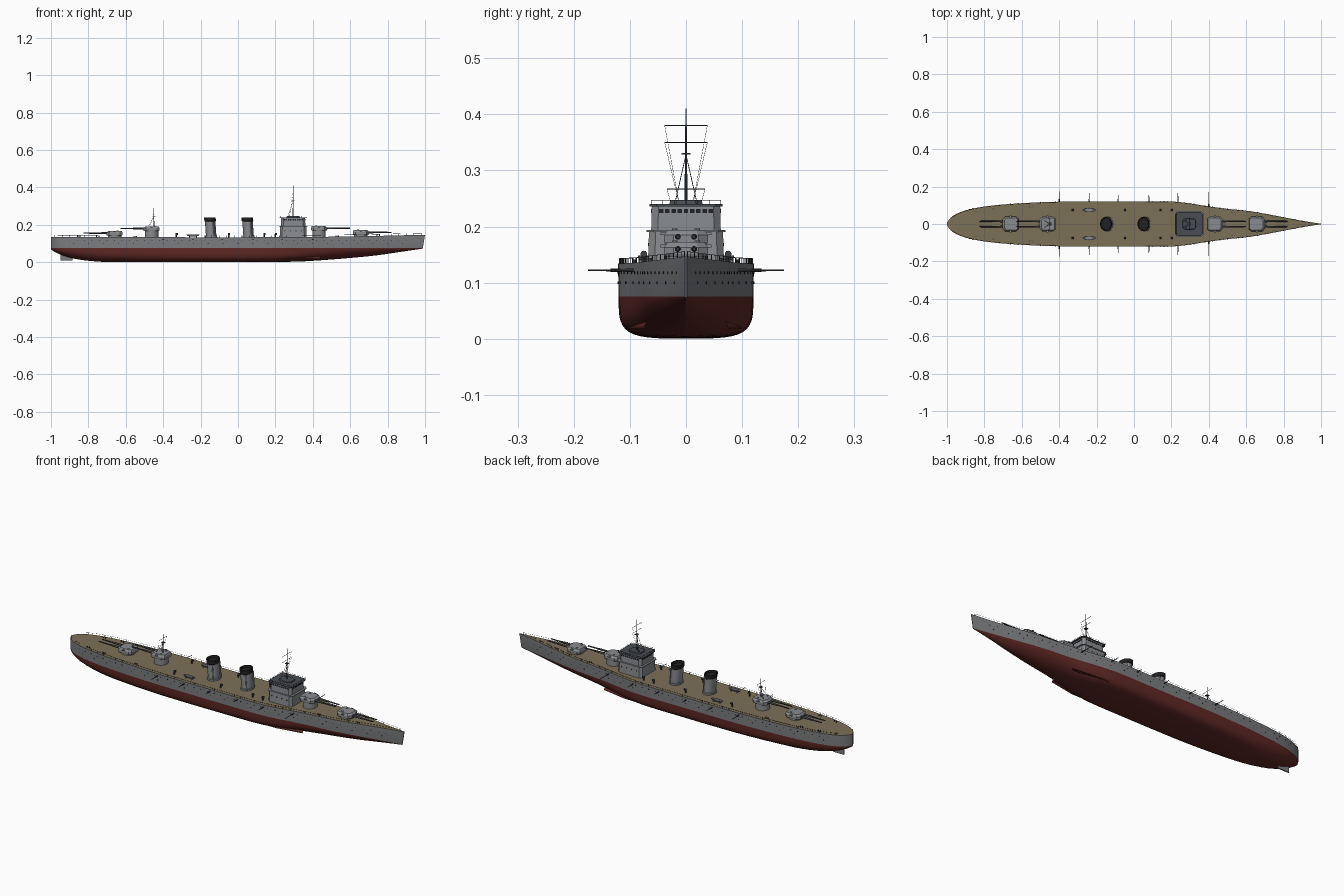
import bpy, bmesh, math
from mathutils import Vector, Matrix

if "Cube" in bpy.data.objects:
    bpy.data.objects.remove(bpy.data.objects["Cube"])


def mat(name, r, g, b):
    m = bpy.data.materials.new(name)
    m.diffuse_color = (r, g, b, 1)
    m.use_nodes = True
    m.node_tree.nodes["Principled BSDF"].inputs["Base Color"].default_value = m.diffuse_color
    return m


HULL = mat("hull grey", 0.20, 0.205, 0.215)
RED = mat("antifouling red", 0.115, 0.022, 0.018)
DECK = mat("deck tan", 0.20, 0.165, 0.095)
GREY = mat("superstructure grey", 0.25, 0.26, 0.275)
ROOF = mat("roof dark grey", 0.065, 0.072, 0.085)
GUN = mat("gun metal", 0.05, 0.053, 0.06)
BLACK = mat("black", 0.015, 0.015, 0.017)


def finish(name, bm, *mats, smooth=None):
    bmesh.ops.recalc_face_normals(bm, faces=bm.faces)
    me = bpy.data.meshes.new(name)
    bm.to_mesh(me)
    bm.free()
    for m in mats:
        me.materials.append(m)
    ob = bpy.data.objects.new(name, me)
    bpy.context.collection.objects.link(ob)
    if smooth:
        bpy.ops.object.select_all(action='DESELECT')
        ob.select_set(True)
        bpy.context.view_layer.objects.active = ob
        bpy.ops.object.shade_smooth_by_angle(angle=math.radians(smooth))
    return ob


def loft(bm, rings, cap=True):
    rows = [[bm.verts.new(p) for p in r] for r in rings]
    n = len(rows[0])
    for a, b in zip(rows, rows[1:]):
        for i in range(n):
            bm.faces.new((a[i], a[(i + 1) % n], b[(i + 1) % n], b[i]))
    if cap:
        bm.faces.new(rows[0])
        bm.faces.new(rows[-1])


def box(bm, x0, x1, y0, y1, z0, z1):
    loft(bm, [[(x0, y0, z), (x1, y0, z), (x1, y1, z), (x0, y1, z)] for z in (z0, z1)])


def rod(bm, a, b, r, r2=None, seg=6):
    a, b = Vector(a), Vector(b)
    d = b - a
    M = Matrix.Translation((a + b) / 2) @ d.to_track_quat('Z', 'Y').to_matrix().to_4x4()
    bmesh.ops.create_cone(bm, cap_ends=True, segments=seg, radius1=r,
                          radius2=r if r2 is None else r2, depth=d.length, matrix=M)


def oval(x, y, z, rx, ry, n=28):
    return [(x + rx * math.cos(2 * math.pi * i / n), y + ry * math.sin(2 * math.pi * i / n), z)
            for i in range(n)]


def curve(keys, x):
    """Smooth interpolation through (x, value) keys."""
    if x <= keys[0][0]:
        return keys[0][1]
    if x >= keys[-1][0]:
        return keys[-1][1]
    i = next(k for k in range(len(keys) - 1) if keys[k + 1][0] >= x)
    (x0, v0), (x1, v1) = keys[i], keys[i + 1]

    def slope(k):
        a, b = keys[max(k - 1, 0)], keys[min(k + 1, len(keys) - 1)]
        return (b[1] - a[1]) / (b[0] - a[0])
    h = x1 - x0
    t = (x - x0) / h
    return ((2*t**3 - 3*t*t + 1) * v0 + (t**3 - 2*t*t + t) * h * slope(i)
            + (3*t*t - 2*t**3) * v1 + (t**3 - t*t) * h * slope(i + 1))


BEAM = [(-1, .004), (-.99, .022), (-.97, .042), (-.93, .063), (-.87, .081), (-.78, .096), (-.65, .108),
        (-.5, .116), (-.35, .12), (0, .12), (.2, .12), (.3, .11), (.4, .094), (.5, .081), (.6, .071),
        (.7, .055), (.8, .036), (.9, .017), (1, .0015)]
KEEL = [(-1, .068), (-.97, .05), (-.93, .034), (-.87, .018), (-.78, .006), (-.68, .001), (0, .001),
        (.3, .003), (.42, .009), (.6, .023), (.75, .038), (.9, .060), (1, .073)]
SHEER = [(-1, .136), (-.5, .134), (.2, .134), (.6, .138), (1, .147)]
FULL = [(-1, 2), (-.7, 3), (-.35, 4), (.15, 4), (.45, 2.2), (.8, 1.5), (1, 1.3)]
WL = .075


def beam(x): return curve(BEAM, x)
def deck(x): return curve(SHEER, x)


# hull: lofted sections, red below the waterline, tan on top
bm = bmesh.new()
xs = [-1, -.995, -.99, -.98, -.97, -.95, -.93, -.9, -.87, -.83] + [-.78 + .04 * i for i in range(45)] + [1]
rings = []
for x in xs:
    b, k, n = beam(x), curve(KEEL, x), curve(FULL, x)
    half = [(b, deck(x)), (b * .995, WL)]
    for j in range(1, 10):
        a = math.pi / 2 * j / 10
        half.append((b * .995 * math.cos(a) ** (2 / n), WL - (WL - k) * math.sin(a) ** (2 / n)))
    pts = half + [(0, k)] + [(-y, z) for y, z in reversed(half)]
    rake = max(0, (x - .9) / .1) * .012
    rings.append([(x - rake * min(1, (deck(x) - z) / .07), y, z) for y, z in pts])
loft(bm, rings)
bm.normal_update()
bmesh.ops.recalc_face_normals(bm, faces=bm.faces)
for f in bm.faces:
    if f.normal.z > .9:
        f.material_index = 2
    elif f.calc_center_median().z < WL:
        f.material_index = 1
finish("hull", bm, HULL, RED, DECK, smooth=35)

# rudder and bilge keels
bm = bmesh.new()
loft(bm, [[(-.95, -.003, z), (x1, -.003, z), (x1, .003, z), (-.95, .003, z)]
          for z, x1 in ((.01, -.885), (.06, -.88))])
finish("rudder", bm, HULL)
bm = bmesh.new()
for s in (1, -1):
    loft(bm, [[(x, s * .07, .028), (x, s * y, .018), (x, s * y, .021), (x, s * .07, .031)]
              for x, y in ((-.4, .105), (.3, .1), (.44, .075))])
finish("bilge_keels", bm, RED)

# portholes in two rows along each side
bm = bmesh.new()
for s in (1, -1):
    for z, x0, n, dx in ((.118, -.9, 46, .04), (.1, -.88, 23, .08)):
        for i in range(n):
            x = x0 + dx * i
            y = beam(x) * s
            rod(bm, (x, y - s * .004, z), (x, y + s * .0012, z), .0022, seg=8)
finish("portholes", bm, BLACK)

# deck edge railing
bm = bmesh.new()
for s in (1, -1):
    px = [-.98 + .04 * i for i in range(50)]
    top = [(x, s * max(beam(x) - .002, 0), deck(x) + .009) for x in px]
    for p in top:
        rod(bm, (p[0], p[1], p[2] - .01), p, .0007, seg=4)
    for a, b in zip(top, top[1:]):
        rod(bm, a, b, .0005, seg=4)
finish("deck_railing", bm, GUN)

# main gun turrets: (name, x, direction, barbette height)
for name, tx, d, h in (("fore_turret_low", .657, 1, .008), ("fore_turret_high", .433, 1, .033),
                       ("aft_turret_high", -.462, -1, .033), ("aft_turret_low", -.66, -1, .008)):
    z0 = deck(tx) + h
    bm = bmesh.new()
    loft(bm, [oval(tx, 0, z, .036, .036) for z in (.125, z0 + .001)])
    finish(name + "_barbette", bm, GREY, smooth=35)
    bm = bmesh.new()
    plan = [(.043, .022), (.03, .039), (-.03, .039), (-.042, .03)]
    plan += [(x, -y) for x, y in reversed(plan)]
    loft(bm, [[(tx + d * (x * k - o), y * k, z0 + z) for x, y in plan]
              for z, k, o in ((0, .96, 0), (.004, 1, 0), (.016, 1, 0), (.025, .84, .003))])
    for y in (-.02, .02):
        rod(bm, (tx - d * .015, y, z0 + .024), (tx - d * .015, y, z0 + .028), .005, seg=10)
    box(bm, tx - .006, tx + .006, -.045, .045, z0 + .016, z0 + .021)
    finish(name + "_house", bm, GREY)
    bm = bmesh.new()
    for y in (-.0145, .0145):
        zb = z0 + .013
        rod(bm, (tx + d * .03, y, zb), (tx + d * .1, y, zb), .0055, .0045, 12)
        rod(bm, (tx + d * .1, y, zb), (tx + d * .165, y, zb), .0035, .0028, 12)
    finish(name + "_barrels", bm, GUN, smooth=35)

# funnels with dark caps, raked slightly aft
for name, fx in (("aft_funnel", -.143), ("fore_funnel", .057)):
    def ring(z, k):
        return oval(fx - (z - .134) * .07, 0, z, .028 * k, .035 * k)
    bm = bmesh.new()
    loft(bm, [ring(.13, 1.15), ring(.142, 1.15), ring(.143, 1), ring(.222, 1)])
    for s in (1, -1):
        rod(bm, (fx + .018, s * .032, .134), (fx + .012, s * .032, .215), .003, seg=8)
    finish(name, bm, GREY, smooth=35)
    bm = bmesh.new()
    loft(bm, [ring(.218, 1.03), ring(.221, 1.1), ring(.24, 1.1), ring(.24, .92), ring(.228, .9)])
    finish(name + "_cap", bm, BLACK, smooth=35)

# bridge: two tapered tiers, ledge, roof and windows
bm = bmesh.new()


def tier(z0, z1, hx0, hx1, hy0, hy1, cx=.295, c=.012):
    r = []
    for z, a, b in ((z0, hx0, hy0), (z1, hx1, hy1)):
        q = [(a, b - c), (a - c, b), (-a + c, b), (-a, b - c)]
        q += [(x, -y) for x, y in reversed(q)]
        r.append([(cx + x, y, z) for x, y in q])
    loft(bm, r)


tier(.13, .19, .072, .07, .068, .066)
tier(.19, .194, .076, .076, .07, .07)
tier(.194, .236, .065, .064, .062, .061)
finish("bridge", bm, GREY)
bm = bmesh.new()
tier(.236, .24, .073, .073, .065, .065)
tier(.24, .246, .036, .034, .03, .028)
finish("bridge_roof", bm, ROOF)
bm = bmesh.new()
for s in (1, -1):
    for i in range(9):
        y = -.044 + .011 * i
        box(bm, .295 + s * .06, .295 + s * .0655, y - .004, y + .004, .224, .231)
        x = .247 + .012 * i
        box(bm, x - .004, x + .004, s * .058, s * .0625, .224, .231)
    for i in range(4):
        x = .25 + .03 * i
        rod(bm, (x, s * .06, .168), (x, s * .068, .168), .003, seg=8)
finish("bridge_windows", bm, BLACK)
bm = bmesh.new()
cs = [(.226, -.062), (.364, -.062), (.364, .062), (.226, .062)]
for (ax, ay), (bx, by) in zip(cs, cs[1:] + cs[:1]):
    rod(bm, (ax, ay, .247), (bx, by, .247), .0005, seg=4)
    for i in range(6):
        x, y = ax + (bx - ax) * i / 6, ay + (by - ay) * i / 6
        rod(bm, (x, y, .239), (x, y, .247), .0006, seg=4)
finish("bridge_railing", bm, GUN)

# masts with yards, lookout platform and rigging
for name, mx, z0, z1, yards in (("fore_mast", .295, .24, .41, ((.38, .038), (.35, .038))),
                                ("aft_mast", -.45, .19, .29, ((.267, .034),))):
    bm = bmesh.new()
    rod(bm, (mx, 0, z0), (mx, 0, z1), .0028, .001, 8)
    for z, w in yards:
        rod(bm, (mx, -w, z), (mx, w, z), .0009)
        for s in (1, -1):
            rod(bm, (mx, s * w, z), (mx - .02, s * .012, z0), .0004, seg=4)
    pz = z0 + (z1 - z0) * .52
    box(bm, mx - .008, mx + .008, -.008, .008, pz, pz + .003)
    for s in (1, -1):
        rod(bm, (mx - .03, s * .02, z0), (mx, 0, pz), .0008, seg=4)
    finish(name, bm, GUN)

# side guns poking out over the hull edge
bm = bmesh.new()
for gx, tip in ((-.4, .175), (-.24, .166), (-.085, .154), (.08, .154), (.235, .166), (.4, .172)):
    for s in (1, -1):
        y = beam(gx)
        rod(bm, (gx, s * (y - .01), .122), (gx, s * (y + .014), .122), .0038, .003, 8)
        rod(bm, (gx, s * (y + .014), .122), (gx, s * tip, .122), .0018, .0014, 8)
finish("side_guns", bm, GUN)

# lifeboats on chocks
bm = bmesh.new()
for s in (1, -1):
    loft(bm, [oval(-.24, s * .075, z, .036 * k, .011 * k, 16)
              for z, k in ((.138, .5), (.142, .85), (.148, 1), (.148, .85), (.145, .75))])
    for dx in (-.018, .018):
        box(bm, -.242 + dx, -.238 + dx, s * .075 - .008, s * .075 + .008, .133, .14)
finish("lifeboats", bm, GREY)

# deck vents, bollards and hatches
bm = bmesh.new()
for s in (1, -1):
    for x in (-.33, -.05, .14, .2):
        rod(bm, (x, s * .075, .133), (x, s * .075, .15), .004, seg=10)
        rod(bm, (x - .003, s * .075, .151), (x + .008, s * .075, .151), .005, .006, 10)
    for x in (-.85, -.75, -.55, .53, .75):
        for dx in (-.006, .006):
            y = s * beam(x) * .8
            rod(bm, (x + dx, y, deck(x) - .002), (x + dx, y, deck(x) + .007), .0028, seg=8)
finish("deck_fittings", bm, GUN)
